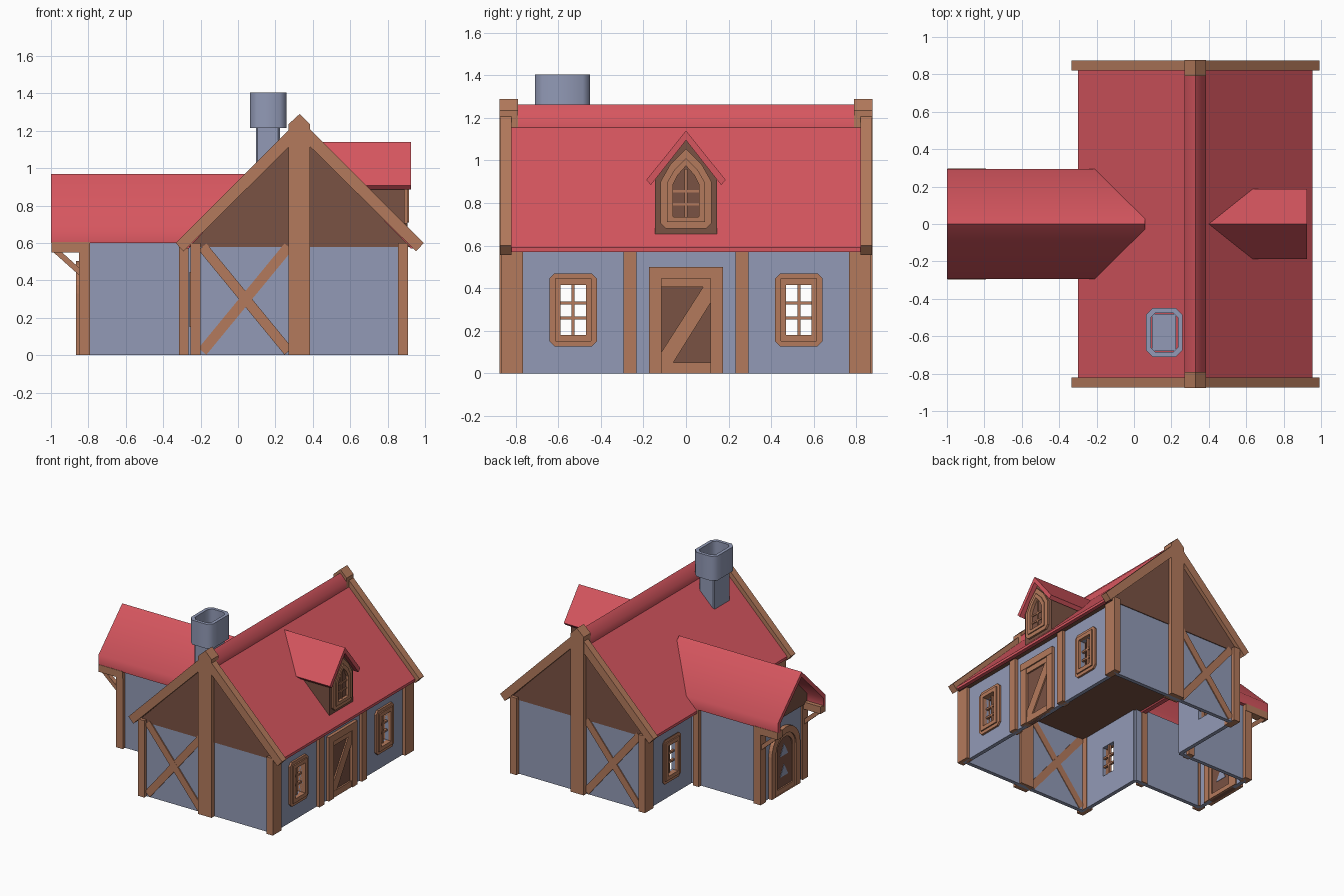
import bpy, bmesh, math
from mathutils import Vector

if "Cube" in bpy.data.objects:
    bpy.data.objects.remove(bpy.data.objects["Cube"])


def material(name, rgb):
    lin = [((c / 255 + 0.055) / 1.055) ** 2.4 for c in rgb] + [1]
    m = bpy.data.materials.new(name)
    m.use_nodes = True
    m.diffuse_color = lin
    m.node_tree.nodes["Principled BSDF"].inputs["Base Color"].default_value = lin
    return m


PLASTER = material("blue grey plaster", (146, 154, 182))
WOOD = material("light timber", (180, 122, 92))
DARK = material("dark planks", (122, 82, 67))
RED = material("red roof", (214, 86, 95))


def place(axis, p, d):
    """Put a 2D profile point at depth d along the given axis."""
    return {"x": (d, p[0], p[1]), "y": (p[0], d, p[1]), "z": (p[0], p[1], d)}[axis]


def finish(name, bm, mat, smooth=False):
    bmesh.ops.recalc_face_normals(bm, faces=bm.faces)
    me = bpy.data.meshes.new(name)
    bm.to_mesh(me)
    bm.free()
    me.materials.append(mat)
    ob = bpy.data.objects.new(name, me)
    bpy.context.collection.objects.link(ob)
    if smooth:
        bpy.ops.object.select_all(action="DESELECT")
        ob.select_set(True)
        bpy.context.view_layer.objects.active = ob
        bpy.ops.object.shade_smooth_by_angle(angle=math.radians(50))
    return ob


def prism(name, axis, pts, a, b, mat, smooth=False):
    bm = bmesh.new()
    lo, hi = [[bm.verts.new(place(axis, p, d)) for p in pts] for d in (a, b)]
    bm.faces.new(lo)
    bm.faces.new(hi)
    for i in range(len(pts)):
        j = (i + 1) % len(pts)
        bm.faces.new((lo[i], lo[j], hi[j], hi[i]))
    return finish(name, bm, mat, smooth)


def ring(name, axis, outer, inner, a, b, mat, smooth=False):
    """Frame between two outlines that have the same number of points."""
    bm = bmesh.new()
    loops = [[bm.verts.new(place(axis, p, d)) for p in pts]
             for pts, d in ((outer, a), (outer, b), (inner, b), (inner, a))]
    for k in range(4):
        u, v = loops[k], loops[(k + 1) % 4]
        for i in range(len(outer)):
            j = (i + 1) % len(outer)
            bm.faces.new((u[i], u[j], v[j], v[i]))
    return finish(name, bm, mat, smooth)


def rect(a0, a1, b0, b1, c=0.0):
    if not c:
        return [(a0, b0), (a1, b0), (a1, b1), (a0, b1)]
    return [(a0 + c, b0), (a1 - c, b0), (a1, b0 + c), (a1, b1 - c),
            (a1 - c, b1), (a0 + c, b1), (a0, b1 - c), (a0, b0 + c)]


def box(name, x, y, z, mat):
    return prism(name, "z", rect(*x, *y), *z, mat)


def beam(name, axis, p, q, w, a, b, mat=WOOD):
    p, q = Vector(p), Vector(q)
    n = (q - p).orthogonal().normalized() * w / 2
    return prism(name, axis, [p + n, q + n, q - n, p - n], a, b, mat)


def span(s, a, b):
    return sorted((s * a, s * b))


CX, WIN = 0.33, 0.53  # ridge line and window centre

# Gable ends: wall, cross brace, king post, bargeboards
for s, end in ((-1, "front"), (1, "back")):
    box(end + "_wall", (-0.22, 0.885), span(s, 0.81, 0.84), (0, 0.595), PLASTER)
    y = span(s, 0.805, 0.848)
    beam(end + "_brace_a", "y", (-0.19, 0.02), (0.27, 0.58), 0.055, *y)
    beam(end + "_brace_b", "y", (-0.19, 0.58), (0.27, 0.02), 0.055, *span(s, 0.804, 0.849))
    prism(end + "_king_post", "y", [(0.27, 0), (0.385, 0), (0.385, 1.235), (CX, 1.29), (0.27, 1.235)],
          *span(s, 0.79, 0.876), WOOD)
    for side in (-1, 1):
        prism(end + "_bargeboard", "y",
              [(CX, 1.262), (CX + side * 0.663, 0.6), (CX + side * 0.622, 0.555), (CX, 1.17)],
              *span(s, 0.82, 0.875), WOOD)
    for x in ((-0.255, -0.2), (0.855, 0.91)):
        box(end + "_corner_post", x, span(s, 0.765, 0.87), (0, 0.6), WOOD)

# Long walls built around the open windows
for s in (-1, 1):
    for x, inner, name in (((0.855, 0.885), 0, "right"), ((-0.235, -0.205), 0.25, "left")):
        name += "_wall"
        box(name + "_sill", x, span(s, inner, 0.83), (0, 0.18), PLASTER)
        box(name + "_head", x, span(s, inner, 0.83), (0.415, 0.58), PLASTER)
        box(name + "_inner", x, span(s, inner, WIN - 0.06), (0.18, 0.415), PLASTER)
        box(name + "_outer", x, span(s, WIN + 0.06, 0.83), (0.18, 0.415), PLASTER)

# Windows with frames and glazing bars
for x, out in ((0.87, 1), (-0.22, -1)):
    for s in (-1, 1):
        c = s * WIN
        hole = rect(c - 0.06, c + 0.06, 0.18, 0.415, 0.001)
        ring("window_surround", "x", rect(c - 0.112, c + 0.112, 0.125, 0.47, 0.025), hole,
             x - 0.025, x + out * 0.03, WOOD)
        ring("window_casing", "x", rect(c - 0.085, c + 0.085, 0.15, 0.445, 0.001), hole,
             x, x + out * 0.04, WOOD)
        beam("window_mullion", "x", (c, 0.18), (c, 0.415), 0.014, x - 0.01, x + 0.01)
        for z in (0.26, 0.33):
            beam("window_bar", "x", (c - 0.06, z), (c + 0.06, z), 0.014, x - 0.009, x + 0.009)

# Side door
for s in (-1, 1):
    box("wall_post", (0.84, 0.91), span(s, 0.232, 0.293), (0, 0.58), WOOD)
    box("door_jamb", (0.85, 0.908), span(s, 0.115, 0.175), (0, 0.445), WOOD)
box("door_lintel", (0.85, 0.91), (-0.175, 0.175), (0.445, 0.5), WOOD)
box("door_panel", (0.85, 0.888), (-0.115, 0.115), (0, 0.445), DARK)
box("door_top_rail", (0.86, 0.9), (-0.115, 0.115), (0.405, 0.445), WOOD)
box("door_bottom_rail", (0.86, 0.9), (-0.115, 0.115), (0, 0.05), WOOD)
prism("door_diagonal", "x", [(-0.115, 0.05), (-0.06, 0.05), (0.115, 0.33), (0.115, 0.405), (0.08, 0.405), (-0.115, 0.1)],
      0.86, 0.898, WOOD)

# Main roof: attic, tiled slopes, ridge cap
prism("attic", "y", [(-0.265, 0.578), (0.925, 0.578), (CX, 1.175)], -0.846, 0.846, DARK)
prism("main_roof", "y", [(-0.3, 0.59), (CX, 1.21), (0.955, 0.59), (0.955, 0.57), (0.925, 0.57),
                         (CX, 1.165), (-0.265, 0.57), (-0.3, 0.57)], -0.825, 0.825, RED)
prism("ridge_cap", "y", [(0.27, 1.14), (0.27, 1.205), (CX, 1.262), (0.385, 1.205), (0.385, 1.14)],
      -0.825, 0.825, RED, True)

# Chimney
prism("chimney_shaft", "z", rect(0.095, 0.225, -0.68, -0.48, 0.01), 0.9, 1.23, PLASTER)
ring("chimney_pot", "z", rect(0.065, 0.26, -0.71, -0.45, 0.035), rect(0.09, 0.235, -0.685, -0.475, 0.025),
     1.215, 1.405, PLASTER, True)

# Wing: walls, posts, porch beams and braces
for s in (-1, 1):
    box("wing_wall", (-0.82, -0.22), span(s, 0.235, 0.265), (0, 0.6), PLASTER)
    box("wing_post", (-0.85, -0.79), span(s, 0.225, 0.293), (0, 0.6), WOOD)
    box("wing_junction_post", (-0.315, -0.265), span(s, 0.225, 0.293), (0, 0.6), WOOD)
    box("porch_beam", (-0.998, -0.79), span(s, 0.235, 0.296), (0.55, 0.606), WOOD)
    beam("porch_brace", "y", (-0.975, 0.56), (-0.835, 0.435), 0.03, *span(s, 0.245, 0.28))
    box("wing_end_wall", (-0.835, -0.805), span(s, 0.12, 0.25), (0, 0.6), PLASTER)
box("wing_end_head", (-0.835, -0.805), (-0.12, 0.12), (0.4, 0.6), PLASTER)
prism("wing_gable", "x", [(-0.275, 0.59), (0.275, 0.59), (0.275, 0.67), (0, 0.94), (-0.275, 0.67)],
      -0.86, -0.81, DARK)
prism("wing_roof", "x", [(-0.293, 0.6), (-0.293, 0.68), (0, 0.97), (0.293, 0.68), (0.293, 0.6),
                         (0.265, 0.6), (0.265, 0.665), (0, 0.93), (-0.265, 0.665), (-0.265, 0.6)],
      -1.0, 0.06, RED, True)


# Arched wing door
def arch(r, h, base):
    steps = [math.pi * i / 12 for i in range(13)]
    return [(r, base)] + [(r * math.cos(t), h + r * math.sin(t)) for t in steps] + [(-r, base)]


ring("arch_frame", "x", arch(0.175, 0.33, 0), arch(0.125, 0.33, 0.001), -0.865, -0.795, WOOD)
prism("arch_door", "x", arch(0.126, 0.33, 0), -0.845, -0.81, DARK)
ring("arch_door_trim", "x", arch(0.126, 0.33, 0.001), arch(0.095, 0.33, 0.04), -0.855, -0.8, WOOD)
for z in (0.17, 0.33):
    prism("arch_door_light", "x", [(-0.05, z - 0.05), (0.05, z - 0.05), (0, z + 0.04)], -0.848, -0.807, PLASTER)

# Dormer: cheeks, gable, roof and pointed window
prism("dormer_body", "x", [(-0.145, 0.65), (0.145, 0.65), (0.145, 0.93), (0, 1.11), (-0.145, 0.93)],
      0.5, 0.89, DARK)
prism("dormer_roof", "x", [(-0.187, 0.908), (0, 1.14), (0.187, 0.908), (0.165, 0.885), (0, 1.095), (-0.165, 0.885)],
      0.4, 0.925, RED)


def gothic(w, z0, z1, z2, c):
    right = [(w - c, z0), (w, z0 + c), (w, z1), (w * 0.62, z1 + (z2 - z1) * 0.52)]
    return right + [(0, z2)] + [(-y, z) for y, z in reversed(right)]


ring("dormer_surround", "x", gothic(0.12, 0.68, 0.9, 1.055, 0.025), gothic(0.062, 0.735, 0.885, 0.975, 0.003),
     0.87, 0.905, WOOD)
ring("dormer_casing", "x", gothic(0.09, 0.71, 0.895, 1.01, 0.003), gothic(0.062, 0.735, 0.885, 0.975, 0.003),
     0.87, 0.913, WOOD)
beam("dormer_mullion", "x", (0, 0.735), (0, 0.96), 0.012, 0.88, 0.898)
for z in (0.795, 0.855):
    beam("dormer_bar", "x", (-0.062, z), (0.062, z), 0.012, 0.88, 0.897)
